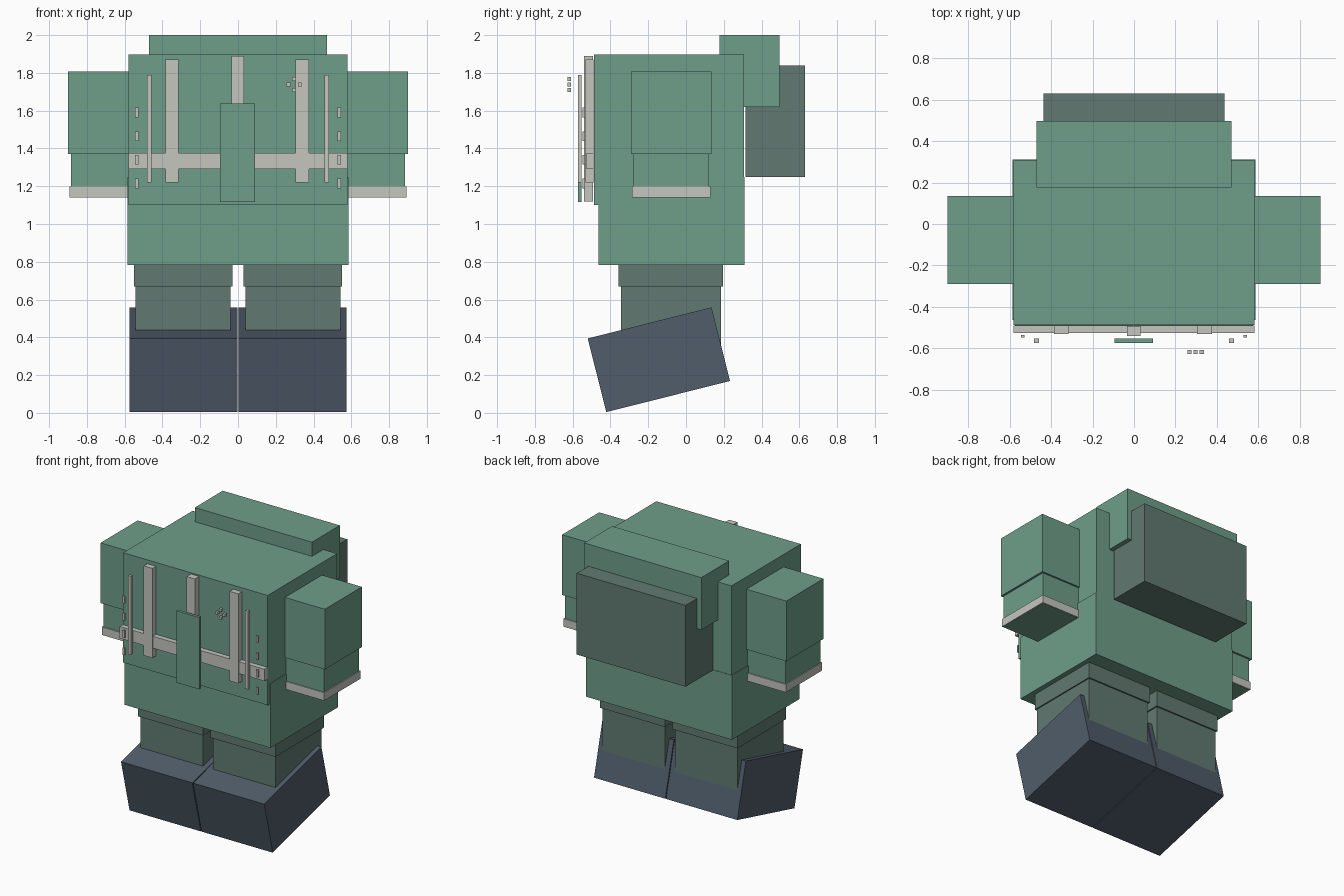
import bpy
import math


def material(name, rgb):
    m = bpy.data.materials.new(name)
    m.diffuse_color = (*rgb, 1.0)
    return m


GREEN = material("jacket green", (0.156, 0.342, 0.250))
DARK = material("dark grey green", (0.120, 0.195, 0.165))
NAVY = material("slate blue", (0.080, 0.109, 0.144))
LIGHT = material("light grey", (0.558, 0.565, 0.515))


def box(name, mat, x, y, z, tilt=0.0):
    """Box from (min, max) ranges, optionally tilted about the x axis."""
    bpy.ops.mesh.primitive_cube_add(size=1, location=[sum(r) / 2 for r in (x, y, z)])
    ob = bpy.context.object
    ob.name = name
    ob.scale = [r[1] - r[0] for r in (x, y, z)]
    ob.rotation_euler.x = tilt
    ob.data.materials.append(mat)
    return ob


def pair(name, mat, x, y, z, tilt=0.0):
    """The same box on the right (+x) and left (-x)."""
    box(name + "_right", mat, x, y, z, tilt)
    box(name + "_left", mat, (-x[1], -x[0]), y, z, tilt)


# Jacket body, hem, collar and hood
box("jacket_body", GREEN, (-0.58, 0.58), (-0.488, 0.307), (1.10, 1.897))
box("jacket_hem", GREEN, (-0.586, 0.586), (-0.464, 0.310), (0.783, 1.25))
box("collar", GREEN, (-0.47, 0.47), (0.177, 0.496), (1.62, 2.0))
box("back_pack", DARK, (-0.437, 0.437), (0.314, 0.629), (1.25, 1.84))

# Sleeves and cuffs
pair("upper_sleeve", GREEN, (0.56, 0.90), (-0.290, 0.135), (1.37, 1.807))
pair("lower_sleeve", GREEN, (0.56, 0.885), (-0.280, 0.122), (1.139, 1.38))
pair("cuff", LIGHT, (0.56, 0.892), (-0.287, 0.130), (1.14, 1.198))

# Trousers and tilted boots
pair("upper_leg", DARK, (0.03, 0.551), (-0.358, 0.197), (0.668, 0.80))
pair("lower_leg", DARK, (0.04, 0.542), (-0.345, 0.186), (0.28, 0.68))
pair("boot", NAVY, (0.003, 0.575), (-0.4813, 0.1943), (0.0805, 0.4825), math.radians(14.1))

# Chest straps
box("chest_belt", LIGHT, (-0.581, 0.581), (-0.526, -0.490), (1.29, 1.376))
box("centre_strap", LIGHT, (-0.034, 0.032), (-0.540, -0.492), (1.12, 1.89))
box("right_strap", LIGHT, (0.305, 0.375), (-0.531, -0.490), (1.22, 1.87))
box("left_strap", LIGHT, (-0.385, -0.315), (-0.531, -0.490), (1.22, 1.87))
box("front_flap", GREEN, (-0.094, 0.091), (-0.573, -0.552), (1.117, 1.638))
pair("thin_bar", LIGHT, (0.458, 0.483), (-0.573, -0.552), (1.22, 1.79))

# Column of small tabs on each side
for i, z in enumerate((1.215, 1.34, 1.465, 1.59)):
    pair(f"side_tab_{i}", LIGHT, (0.528, 0.544), (-0.548, -0.536), (z - 0.026, z + 0.026))

# Four studs in a cross on the chest
for i, (dx, dz) in enumerate(((1, 0), (-1, 0), (0, 1), (0, -1))):
    x, z = 0.297 + 0.030 * dx, 1.739 + 0.029 * dz
    box(f"stud_{i}", LIGHT, (x - 0.01, x + 0.01), (-0.628, -0.608), (z - 0.01, z + 0.01))
